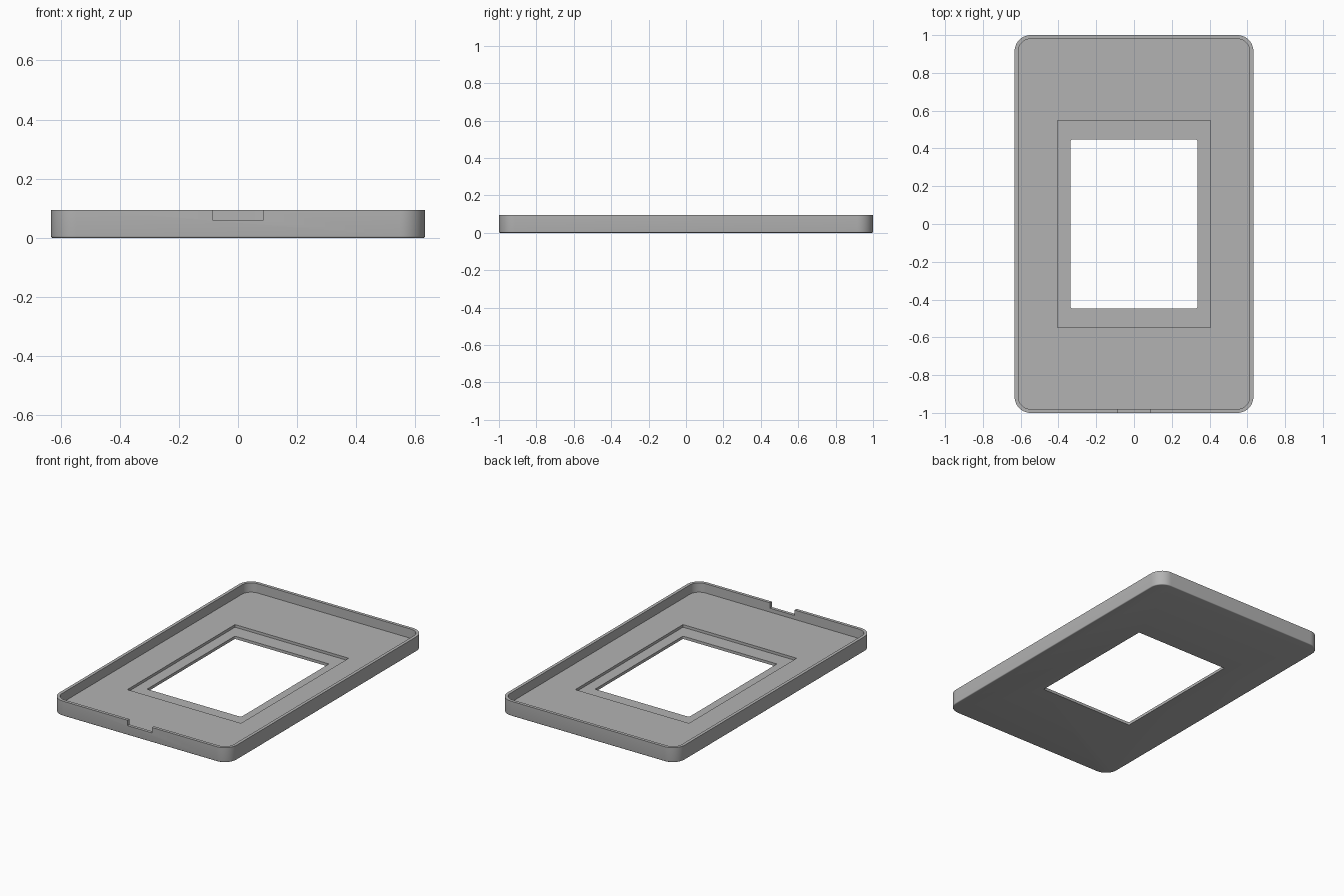
import bpy, bmesh, math

cube = bpy.data.objects.get("Cube")
if cube:
    bpy.data.objects.remove(cube, do_unlink=True)

HX, HY, HEIGHT, CORNER = 0.632, 1.0, 0.095, 0.085
WALL, FLOOR, LEDGE, EDGE = 0.02, 0.035, 0.018, 0.006

grey = bpy.data.materials.new("plain grey")
grey.use_nodes = True
grey.diffuse_color = (0.45, 0.45, 0.45, 1)
grey.node_tree.nodes["Principled BSDF"].inputs["Base Color"].default_value = (0.45, 0.45, 0.45, 1)


def outline(hx, hy, radius, steps=12):
    """Rounded rectangle, counter-clockwise."""
    points = []
    for quarter, (sx, sy) in enumerate([(1, 1), (-1, 1), (-1, -1), (1, -1)]):
        for i in range(steps + 1):
            a = math.pi / 2 * (quarter + i / steps)
            points.append((sx * (hx - radius) + radius * math.cos(a),
                           sy * (hy - radius) + radius * math.sin(a)))
    return points


def loft(name, layers, steps=12):
    """Solid through rounded rectangles given as (hx, hy, radius, z)."""
    bm = bmesh.new()
    rings = [[bm.verts.new((x, y, z)) for x, y in outline(hx, hy, r, steps)]
             for hx, hy, r, z in layers]
    for low, high in zip(rings, rings[1:]):
        for i in range(len(low)):
            j = (i + 1) % len(low)
            bm.faces.new((low[i], low[j], high[j], high[i]))
    bm.faces.new(rings[0][::-1])
    bm.faces.new(rings[-1])
    mesh = bpy.data.meshes.new(name)
    bm.to_mesh(mesh)
    bm.free()
    mesh.materials.append(grey)
    obj = bpy.data.objects.new(name, mesh)
    bpy.context.collection.objects.link(obj)
    return obj


def cut(target, cutter):
    """Subtract the cutter and discard it."""
    cutter.hide_render = True
    mod = target.modifiers.new("cut", 'BOOLEAN')
    mod.operation, mod.solver, mod.object = 'DIFFERENCE', 'EXACT', cutter
    bpy.context.view_layer.objects.active = target
    bpy.ops.object.modifier_apply(modifier=mod.name)
    bpy.data.objects.remove(cutter, do_unlink=True)


# Outer body with a small rounded bottom edge
layers = []
for i in range(5):
    a = math.pi / 2 * i / 4
    inset = EDGE * (1 - math.sin(a))
    layers.append((HX - inset, HY - inset, CORNER - inset, EDGE * (1 - math.cos(a))))
layers.append((HX, HY, CORNER, HEIGHT))
tray = loft("tray_cover", layers)

# Hollow interior, ledge around the opening, and window
above = HEIGHT + 0.1
cut(tray, loft("interior_cutter", [(HX - WALL, HY - WALL, CORNER - WALL, z) for z in (FLOOR, above)]))
cut(tray, loft("ledge_cutter", [(0.405, 0.548, 0.002, z) for z in (LEDGE, above)], 2))
cut(tray, loft("window_cutter", [(0.335, 0.447, 0.006, z) for z in (-0.1, above)], 4))

# Notch in the front wall
notch = loft("notch_cutter", [(0.087, 0.05, 0.001, z) for z in (0.06, above)], 1)
notch.location.y = -HY
bpy.context.view_layer.update()
cut(tray, notch)

# Smooth rounded corners, crisp edges
bpy.ops.object.select_all(action='DESELECT')
tray.select_set(True)
bpy.context.view_layer.objects.active = tray
bpy.ops.object.shade_smooth_by_angle(angle=math.radians(30))
